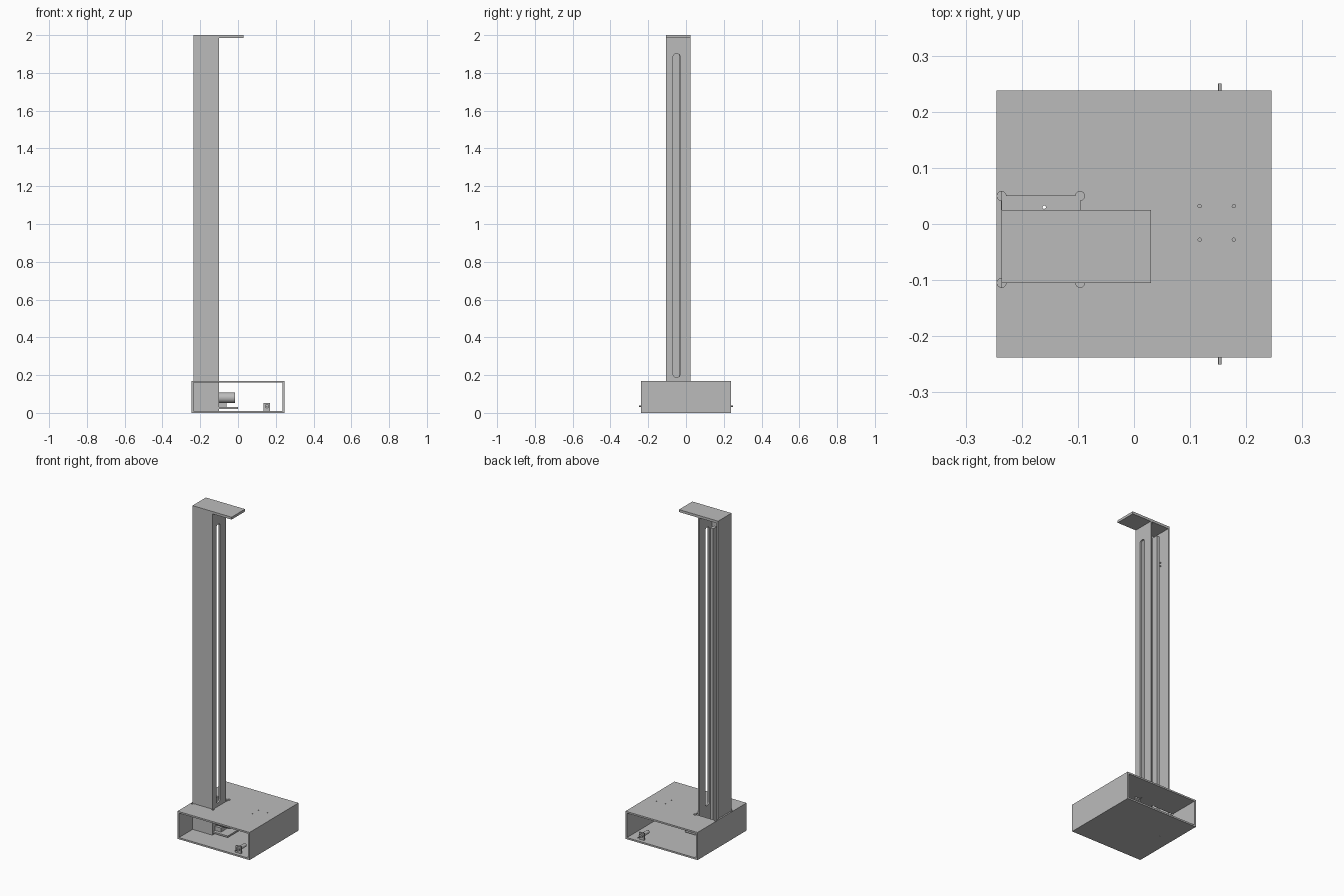
import bpy, bmesh
from mathutils import Matrix, Vector

if "Cube" in bpy.data.objects:
    bpy.data.objects.remove(bpy.data.objects["Cube"])

grey = bpy.data.materials.new("plain_grey")
grey.use_nodes = True
colour = (0.5, 0.5, 0.5, 1)
grey.diffuse_color = colour
grey.node_tree.nodes["Principled BSDF"].inputs["Base Color"].default_value = colour


def finish(name, bm):
    mesh = bpy.data.meshes.new(name)
    bmesh.ops.recalc_face_normals(bm, faces=bm.faces)
    bm.to_mesh(mesh)
    bm.free()
    mesh.materials.append(grey)
    obj = bpy.data.objects.new(name, mesh)
    bpy.context.collection.objects.link(obj)
    return obj


def box(name, x, y, z, round_x=0):
    """Box from ranges; round_x rounds the edges that run along x."""
    bm = bmesh.new()
    bmesh.ops.create_cube(bm, size=1)
    for v in bm.verts:
        v.co = Vector([r[0] + (c + 0.5) * (r[1] - r[0]) for c, r in zip(v.co, (x, y, z))])
    if round_x:
        edges = [e for e in bm.edges if abs(e.verts[0].co.x - e.verts[1].co.x) > 1e-4]
        bmesh.ops.bevel(bm, geom=edges, offset=round_x, segments=5, profile=0.5, affect='EDGES')
    return finish(name, bm)


def rod(name, start, end, radius, sides=24):
    a, b = Vector(start), Vector(end)
    turn = (b - a).to_track_quat('Z', 'Y').to_matrix().to_4x4()
    bm = bmesh.new()
    bmesh.ops.create_cone(bm, cap_ends=True, segments=sides, radius1=radius, radius2=radius,
                          depth=(b - a).length, matrix=Matrix.Translation((a + b) / 2) @ turn)
    for f in bm.faces:
        f.smooth = len(f.verts) == 4
    for e in bm.edges:
        e.smooth = all(f.smooth for f in e.link_faces)
    return finish(name, bm)


def cut(target, cutter):
    cutter.hide_render = True
    cutter.hide_set(True)
    cutter.display_type = 'WIRE'
    mod = target.modifiers.new(cutter.name, 'BOOLEAN')
    mod.operation = 'DIFFERENCE'
    mod.solver = 'EXACT'
    mod.object = cutter
    bpy.context.view_layer.objects.active = target
    bpy.ops.object.modifier_apply(modifier=mod.name)
    bpy.data.objects.remove(cutter)


# Base: a flat sleeve open at front and back
WALL = 0.01
base = box("base_sleeve", (-0.245, 0.245), (-0.238, 0.238), (0, 0.17))
cut(base, box("sleeve_cutter", (-0.235, 0.235), (-0.3, 0.3), (WALL, 0.16)))

# Socket in the base top with relieved corners
cut(base, box("socket_cutter", (-0.236, -0.096), (-0.105, 0.05), (0.155, 0.2)))
for x in (-0.236, -0.096):
    for y in (-0.105, 0.05):
        cut(base, rod("corner_cutter", (x, y, 0.155), (x, y, 0.2), 0.008))

# Screw holes in the top and cable hole in the floor
for x in (0.117, 0.178):
    for y in (-0.028, 0.032):
        cut(base, rod("screw_cutter", (x, y, 0.15), (x, y, 0.2), 0.003, 16))
cut(base, rod("cable_cutter", (-0.16, 0.03, -0.02), (-0.16, 0.03, 0.02), 0.003, 16))

# Column: a channel open at the back, with a long slot in its left wall
column = box("column", (-0.236, -0.1), (-0.105, 0.025), (WALL, 1.99))
cut(column, box("channel_cutter", (-0.226, -0.11), (-0.095, 0.1), (-0.1, 2.1)))
cut(column, box("slot_cutter", (-0.13, -0.05), (-0.068, -0.031), (0.19, 1.9), 0.014))

# Cap overhanging to the left
box("top_cap", (-0.236, 0.03), (-0.105, 0.025), (1.985, 2.0))

# Guide rail and fasteners within the column
box("guide_rail", (-0.185, -0.165), (-0.037, 0.0), (WALL, 1.93))
for y in (-0.06, -0.04):
    for z in (1.775, 1.795):
        rod("wall_bolt", (-0.23, y, z), (-0.22, y, z), 0.004, 12)

# Drive motor and its mounting plates
rod("motor", (-0.115, -0.05, 0.08), (-0.015, -0.05, 0.08), 0.028)
box("motor_plate", (-0.11, 0.0), (-0.1, 0.01), (0.02, 0.03))
box("motor_mount", (-0.11, -0.06), (-0.08, -0.02), (0.03, 0.055))

# Push switch at each open end of the base
for end, s in (("front", -1), ("back", 1)):
    box(end + "_switch_bracket", (0.135, 0.17), sorted((s * 0.205, s * 0.215)), (WALL, 0.052))
    rod(end + "_switch_body", (0.153, s * 0.15, 0.035), (0.153, s * 0.225, 0.035), 0.011)
    rod(end + "_switch_pin", (0.153, s * 0.22, 0.035), (0.153, s * 0.25, 0.035), 0.003, 12)
